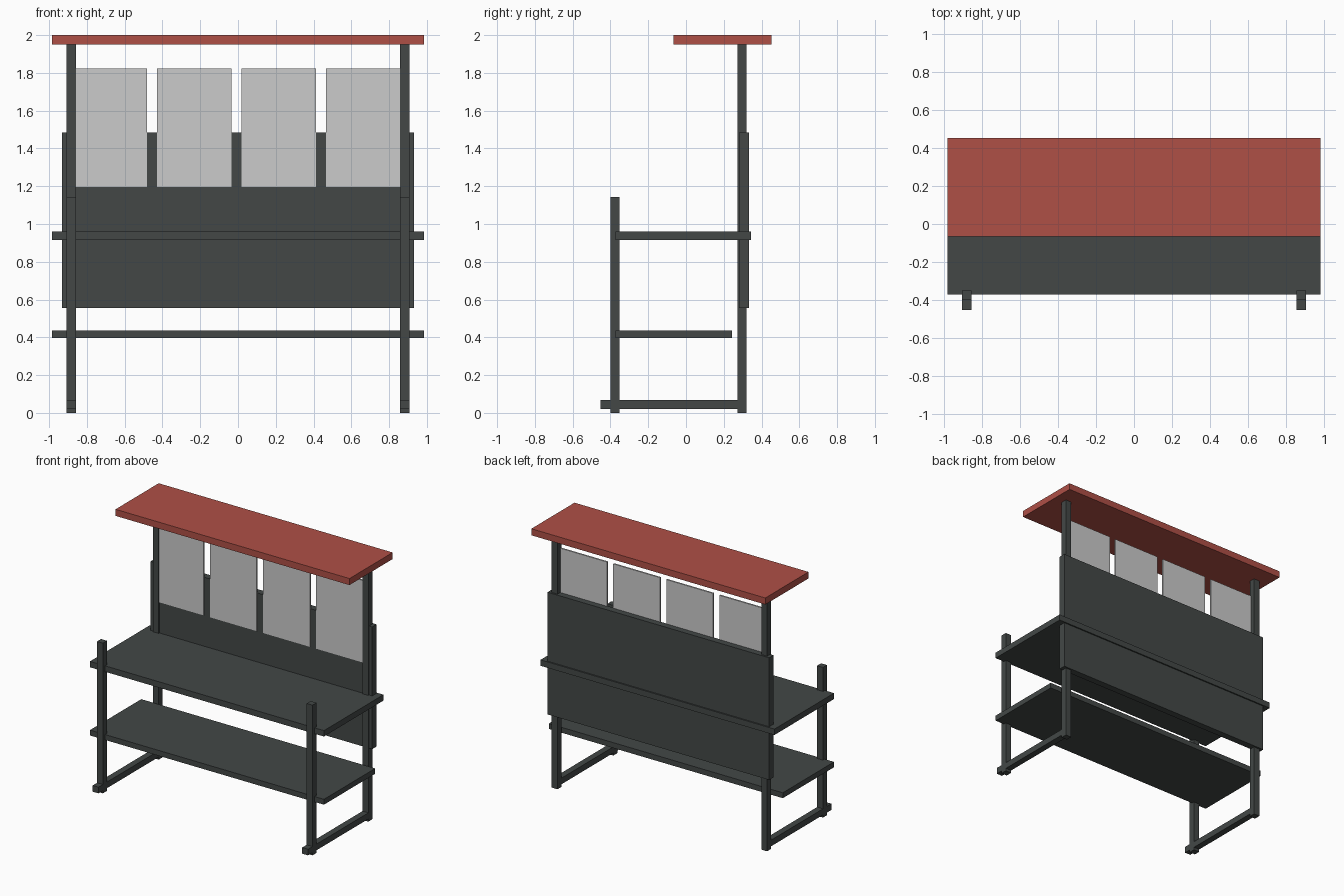
import bpy
import bmesh
from mathutils import Vector

cube = bpy.data.objects.get("Cube")
if cube:
    bpy.data.objects.remove(cube, do_unlink=True)


def make_material(name, rgb):
    mat = bpy.data.materials.new(name)
    mat.use_nodes = True
    color = (*rgb, 1.0)
    mat.diffuse_color = color
    mat.node_tree.nodes["Principled BSDF"].inputs["Base Color"].default_value = color
    return mat


def box(name, x, y, z, mat):
    """Box spanning the given (low, high) range on each axis."""
    bm = bmesh.new()
    bmesh.ops.create_cube(bm, size=1.0)
    spans = (x, y, z)
    bmesh.ops.scale(bm, vec=Vector([b - a for a, b in spans]), verts=bm.verts)
    mesh = bpy.data.meshes.new(name)
    bm.to_mesh(mesh)
    bm.free()
    mesh.materials.append(mat)
    obj = bpy.data.objects.new(name, mesh)
    obj.location = [(a + b) / 2 for a, b in spans]
    bpy.context.collection.objects.link(obj)
    return obj


dark = make_material("dark grey", (0.056, 0.064, 0.062))
red = make_material("roof red", (0.43, 0.08, 0.062))
light = make_material("light grey", (0.6, 0.6, 0.6))

WIDE = (-0.985, 0.985)

# Side frames: front post, rear post and foot bar on each side
for side, sign in (("left", 1), ("right", -1)):
    x = tuple(sorted((sign * 0.858, sign * 0.907)))
    box(f"{side}_front_post", x, (-0.40, -0.352), (0, 1.143), dark)
    box(f"{side}_rear_post", x, (0.272, 0.32), (0, 1.953), dark)
    box(f"{side}_foot_bar", x, (-0.453, 0.29), (0.02, 0.067), dark)

# Worktop, lower shelf, back board and roof
box("worktop", WIDE, (-0.373, 0.343), (0.915, 0.96), dark)
box("lower_shelf", WIDE, (-0.373, 0.243), (0.396, 0.437), dark)
box("back_board", (-0.933, 0.933), (0.281, 0.333), (0.555, 1.485), dark)
box("roof", WIDE, (-0.066, 0.453), (1.95, 2.0), red)

# Row of four display sheets in front of the back board
for i in range(4):
    center = -0.678 + i * 0.447
    box(f"display_sheet_{i + 1}", (center - 0.197, center + 0.197),
        (0.274, 0.286), (1.197, 1.822), light)
